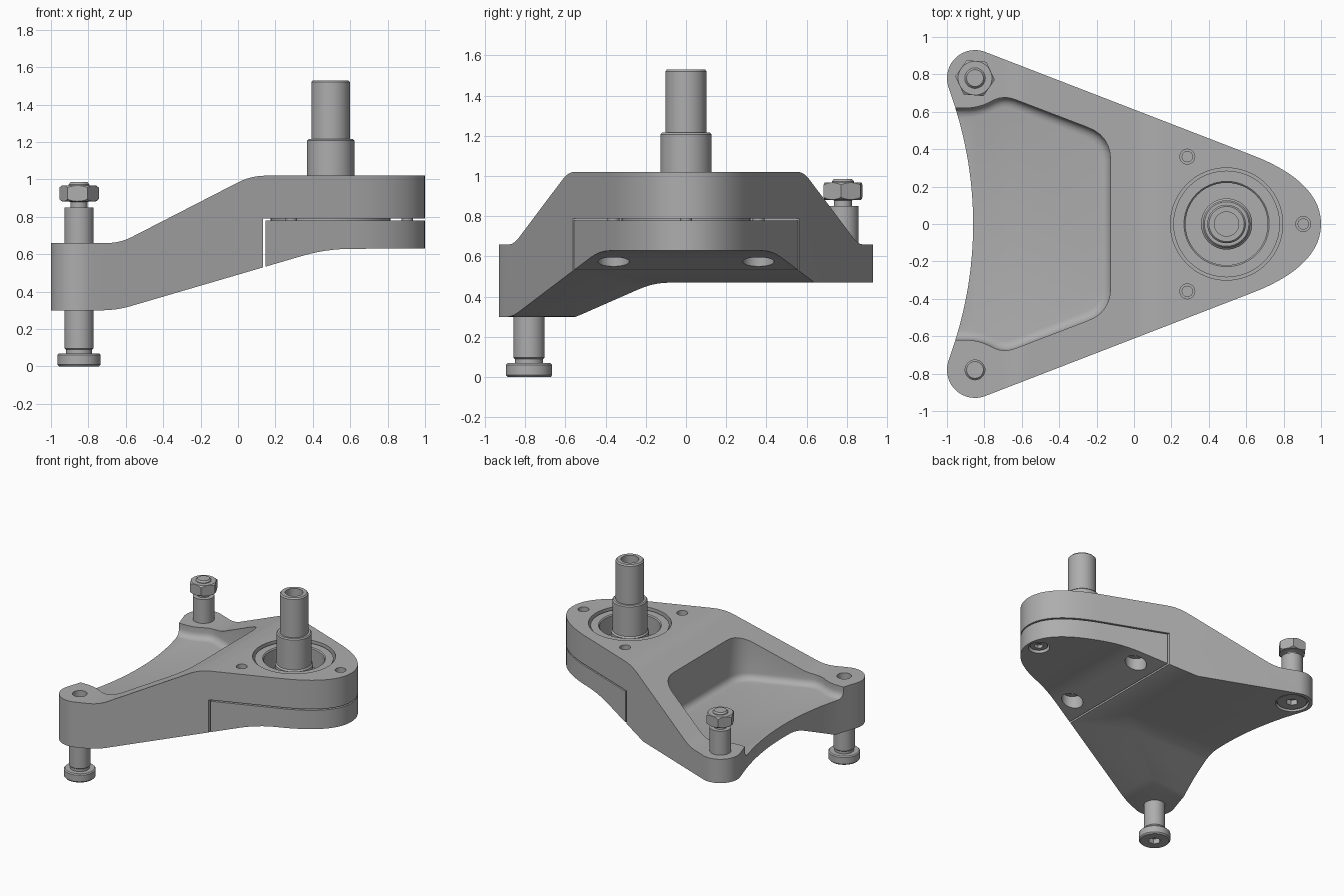
import bpy, bmesh
from math import cos, sin, radians, sqrt, pi
from mathutils import Vector, Matrix

cube = bpy.data.objects.get("Cube")
if cube:
    bpy.data.objects.remove(cube, do_unlink=True)

GREY = (0.42, 0.42, 0.42, 1)
metal = bpy.data.materials.new("machined_grey")
metal.use_nodes = True
metal.diffuse_color = GREY
metal.node_tree.nodes["Principled BSDF"].inputs["Base Color"].default_value = GREY


def finish(name, bm):
    bmesh.ops.recalc_face_normals(bm, faces=bm.faces)
    mesh = bpy.data.meshes.new(name)
    bm.to_mesh(mesh)
    bm.free()
    mesh.materials.append(metal)
    obj = bpy.data.objects.new(name, mesh)
    bpy.context.collection.objects.link(obj)
    return obj


def rounded(points, steps=6):
    """Round each (a, b, radius) corner of a closed polygon."""
    out = []
    for i, (a, b, r) in enumerate(points):
        p = Vector((a, b))
        if not r:
            out.append(p)
            continue
        before = Vector(points[i - 1][:2])
        after = Vector(points[(i + 1) % len(points)][:2])
        start = p + (before - p).normalized() * r
        end = p + (after - p).normalized() * r
        for k in range(steps + 1):
            t = k / steps
            out.append(start * (1 - t) ** 2 + p * 2 * t * (1 - t) + end * t * t)
    return out


def prism(name, points, lo, hi, axis="z", fillet=0):
    """Extrude a closed outline along an axis, optionally filleting its low end."""
    place = {"x": lambda a, b, h: (h, a, b),
             "y": lambda a, b, h: (a, h, b),
             "z": lambda a, b, h: (a, b, h)}[axis]
    bm = bmesh.new()
    base = bm.faces.new([bm.verts.new(place(a, b, lo)) for a, b in points])
    low_edges = list(base.edges)
    new = bmesh.ops.extrude_face_region(bm, geom=[base], use_keep_orig=True)["geom"]
    bmesh.ops.translate(bm, vec=place(0, 0, hi - lo),
                        verts=[v for v in new if isinstance(v, bmesh.types.BMVert)])
    if fillet:
        bmesh.ops.recalc_face_normals(bm, faces=bm.faces)
        bmesh.ops.bevel(bm, geom=low_edges, offset=fillet, segments=4,
                        profile=0.5, affect="EDGES")
    return finish(name, bm)


def cylinder(name, x, y, r, lo, hi, sides=48, turn=0):
    ring = [(x + r * cos(turn + 2 * pi * i / sides),
             y + r * sin(turn + 2 * pi * i / sides)) for i in range(sides)]
    return prism(name, ring, lo, hi)


def lathe(name, x, y, z, profile, closed=False):
    """Spin a (radius, height) profile about a vertical axis."""
    bm = bmesh.new()
    verts = [bm.verts.new((x + r, y, z + h)) for r, h in profile]
    pairs = list(zip(verts, verts[1:])) + ([(verts[-1], verts[0])] if closed else [])
    edges = [bm.edges.new(p) for p in pairs]
    bmesh.ops.spin(bm, geom=verts + edges, cent=(x, y, z), axis=(0, 0, 1),
                   angle=2 * pi, steps=48)
    bmesh.ops.remove_doubles(bm, verts=bm.verts, dist=0.0002)
    return finish(name, bm)


def boolean(obj, cutter, operation="DIFFERENCE"):
    mod = obj.modifiers.new("cut", "BOOLEAN")
    mod.operation, mod.solver, mod.object = operation, "EXACT", cutter
    bpy.context.view_layer.objects.active = obj
    bpy.ops.object.modifier_apply(modifier=mod.name)
    bpy.data.objects.remove(cutter, do_unlink=True)


def box(x0, x1, z0, z1):
    return prism("box", [(x0, z0), (x1, z0), (x1, z1), (x0, z1)], -2, 2, "y")


# Plan outline: rounded nose, straight flank, lug, concave rear edge
LUG_X, LUG_Y, LUG_R = -0.85, 0.78, 0.15
nose = [Vector(p) for p in ((1, 0), (1, 0.17), (0.84, 0.287), (0.64, 0.365))]
half = []
for i in range(15):
    t = i / 14
    weights = ((1 - t) ** 3, 3 * t * (1 - t) ** 2, 3 * t * t * (1 - t), t ** 3)
    half.append(tuple(sum((p * w for p, w in zip(nose, weights)), Vector((0, 0)))))
for i in range(17):
    a = radians(68.7 + 126 * i / 16)
    half.append((LUG_X + LUG_R * cos(a), LUG_Y + LUG_R * sin(a)))
for i in range(13):
    y = 0.66 * (1 - i / 12)
    half.append((-2.93 + sqrt(2.07 ** 2 - y * y), y))
outline = half + [(x, -y) for x, y in reversed(half[1:-1])]

# Side profile of the cranked arm
side = rounded([(-1.2, 0.66, 0), (-1.2, 0.3, 0), (-0.65, 0.3, 0.08), (0.47, 0.628, 0.13),
                (1.2, 0.632, 0), (1.2, 1.02, 0), (0.07, 1.02, 0.08), (-0.63, 0.66, 0.07)])

body = prism("arm_body", outline, 0, 1.5)
boolean(body, prism("side", side, -1.5, 1.5, "y"), "INTERSECT")

# Raised underside on the left lug
step = rounded([(-1.5, -1, 0), (1.5, -1, 0), (1.5, 0.47, 0), (-0.16, 0.47, 0.08),
                (-0.57, 0.29, 0.05), (-1.5, 0.29, 0)])
boolean(body, prism("step", step, -1.5, 1.5, "x"))

# Lower cover, separated by a narrow seam
cover = body.copy()
cover.data = body.data.copy()
cover.name = "lower_cover"
bpy.context.collection.objects.link(cover)
boolean(cover, box(0.146, 2, 0, 0.78), "INTERSECT")
boolean(body, box(0.134, 2, 0, 0.79))

# Open pocket in the rear
edge = [(-1.3, 0.62, 0), (-0.83, 0.62, 0.07), (-0.7, 0.69, 0.07), (-0.125, 0.47, 0.13)]
pocket = rounded(edge + [(x, -y, r) for x, y, r in reversed(edge)])
boolean(body, prism("pocket", pocket, 0.57, 1.4, fillet=0.05))

# Bearing bore, bearing ring and shaft
SHAFT_X = 0.495
boolean(body, cylinder("bore", SHAFT_X, 0, 0.3, 0.85, 1.4, 64))
spacer = cylinder("seam_spacer", SHAFT_X, 0, 0.32, 0.77, 0.8)
ring = lathe("bearing_ring", SHAFT_X, 0, 0,
             [(0.22, 0.84), (0.22, 0.995), (0.228, 1.003), (0.285, 1.003), (0.285, 0.84)], True)
shaft = lathe("shaft", SHAFT_X, 0, 0,
              [(0, 0.84), (0.137, 0.84), (0.137, 0.96), (0.127, 0.97), (0.127, 1.207),
               (0.119, 1.215), (0.103, 1.215), (0.103, 1.52), (0.094, 1.53),
               (0.065, 1.53), (0.065, 1.47), (0, 1.47)])
parts = [body, cover, spacer, ring, shaft]

# Cover screws in counterbored holes
for name, x, y in (("left", 0.285, 0.36), ("right", 0.285, -0.36), ("nose", 0.905, 0)):
    boolean(body, cylinder("hole", x, y, 0.04, 0.7, 1.4, 32))
    boolean(cover, cylinder("hole", x, y, 0.078, 0.3, 0.7, 32))
    screw = lathe(name + "_cover_screw", x, y, 0,
                  [(0, 0.645), (0.064, 0.645), (0.068, 0.65), (0.068, 0.71),
                   (0.03, 0.71), (0.03, 0.98), (0, 0.98)])
    boolean(screw, cylinder("socket", x, y, 0.035, 0.5, 0.67, 6))
    parts.append(screw)

# Shoulder bolts through the lugs
boolean(body, cylinder("hole", LUG_X, -LUG_Y, 0.053, 0.4, 1.4, 32))
boolean(body, cylinder("recess", LUG_X, LUG_Y, 0.122, 0.2, 0.55, 48))
for name, y, z in (("right", -LUG_Y, 0), ("left", LUG_Y, 0.478)):
    bolt = lathe(name + "_shoulder_bolt", LUG_X, y, z,
                 [(0, 0), (0.106, 0), (0.115, 0.01), (0.115, 0.062), (0.107, 0.07),
                  (0.07, 0.07), (0.07, 0.09), (0.078, 0.097), (0.078, 0.372),
                  (0.045, 0.372), (0.045, 0.4), (0.055, 0.405), (0.055, 0.495),
                  (0.045, 0.507), (0, 0.507)])
    boolean(bolt, cylinder("socket", LUG_X, y, 0.045, z - 0.1, z + 0.04, 6))
    parts.append(bolt)

# Hex nut with its round corners chamfered
nut = cylinder("hex_nut", LUG_X, LUG_Y, 0.106, 0.882, 0.968, 6, radians(-5))
boolean(nut, lathe("chamfer", LUG_X, LUG_Y, 0,
                   [(0, 0.88), (0.088, 0.88), (0.11, 0.897), (0.11, 0.953),
                    (0.088, 0.97), (0, 0.97)]), "INTERSECT")
parts.append(nut)

for obj in parts:
    bpy.ops.object.select_all(action="DESELECT")
    obj.select_set(True)
    bpy.context.view_layer.objects.active = obj
    bpy.ops.object.shade_smooth_by_angle(angle=radians(30))
